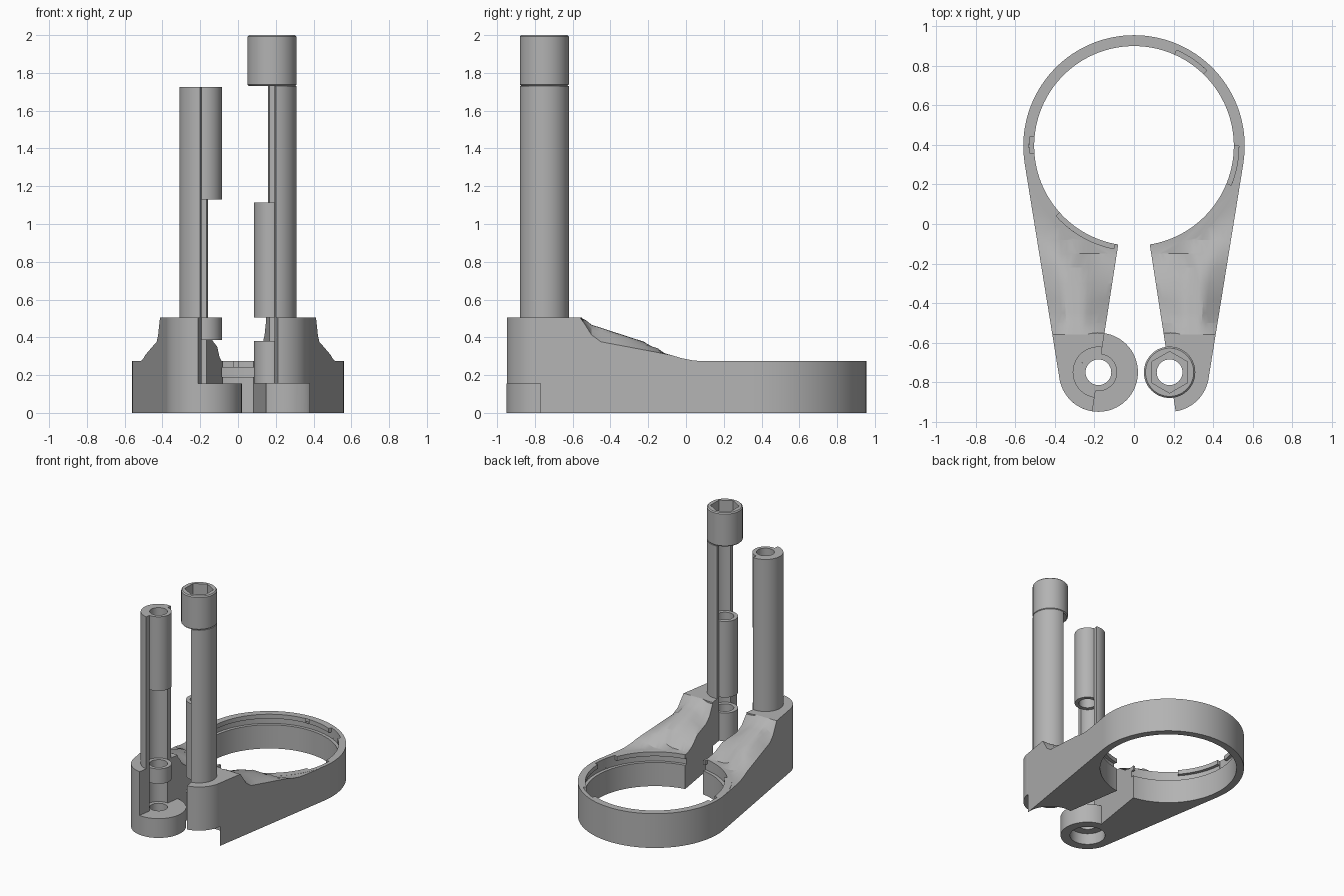
import bpy, bmesh, math
from math import cos, sin, radians, hypot

if "Cube" in bpy.data.objects:
    bpy.data.objects.remove(bpy.data.objects["Cube"])

grey = bpy.data.materials.new("plain grey")
grey.diffuse_color = (0.45, 0.45, 0.45, 1)
grey.use_nodes = True
grey.node_tree.nodes["Principled BSDF"].inputs["Base Color"].default_value = grey.diffuse_color

RC = (0.0, 0.395)            # clamp ring centre
R_OUT, R_IN, RING_H = 0.56, 0.505, 0.275
HX, HY = 0.18, -0.75         # hinge axis (mirrored in x)
SLOPE = 0.155                # tilt of the split faces
TILT = math.degrees(math.atan2(1, SLOPE))
BOSS_Z, LOW_Z = 0.505, 0.155


def finish(name, bm):
    bmesh.ops.recalc_face_normals(bm, faces=bm.faces)
    me = bpy.data.meshes.new(name)
    bm.to_mesh(me)
    bm.free()
    ob = bpy.data.objects.new(name, me)
    bpy.context.collection.objects.link(ob)
    me.materials.append(grey)
    return ob


def prism(name, pts, z0, z1):
    bm = bmesh.new()
    lo = [bm.verts.new((x, y, z0)) for x, y in pts]
    hi = [bm.verts.new((x, y, z1)) for x, y in pts]
    bm.faces.new(lo)
    bm.faces.new(hi)
    n = len(pts)
    for i in range(n):
        j = (i + 1) % n
        bm.faces.new((lo[i], lo[j], hi[j], hi[i]))
    return finish(name, bm)


def arc(c, r, a0=0, a1=360, n=64):
    full = a1 - a0 >= 360
    return [(c[0] + r * cos(radians(a0 + (a1 - a0) * i / n)),
             c[1] + r * sin(radians(a0 + (a1 - a0) * i / n)))
            for i in range(n if full else n + 1)]


def disc(name, c, r, z0, z1, n=64):
    return prism(name, arc(c, r, n=n), z0, z1)


def half_shell(name, c, r0, r1, z0, z1, a0):
    pts = arc(c, r1, a0, a0 + 180, 36) + arc(c, r0, a0, a0 + 180, 36)[::-1]
    return prism(name, pts, z0, z1)


def boolean(ob, other, op='DIFFERENCE'):
    m = ob.modifiers.new(op.lower(), 'BOOLEAN')
    m.object, m.operation, m.solver = other, op, 'EXACT'
    bpy.context.view_layer.objects.active = ob
    bpy.ops.object.modifier_apply(modifier=m.name)
    bpy.data.objects.remove(other)


def tube(name, c, r0, r1, z0, z1):
    ob = disc(name, c, r1, z0, z1)
    boolean(ob, disc("bore", c, r0, z0 - 0.1, z1 + 0.1, 48))
    return ob


def clamp(v):
    return max(0.0, min(1.0, v))


def arm(name, s):
    """Sloping arm: flat base, crowned top rising from ring to hinge boss."""
    ys = [-0.782, -0.7, -0.62, -0.56, -0.53, -0.5, -0.45, -0.38, -0.3, -0.22,
          -0.15, -0.08, -0.02, 0.04, 0.09, 0.2, 0.306]
    cols = 14
    bm = bmesh.new()
    top, low = [], []
    for y in ys:
        xo = 0.377 + (y + 0.782) * 0.1618
        xi = HX - (y - HY) * SLOPE
        crest = min(BOSS_Z, 0.275 + max(0, 0.09 - y) * 0.325)
        if y < -0.5:
            crest += (BOSS_Z - crest) * clamp((-0.5 - y) / 0.06)
        level = clamp((-0.47 - y) / 0.09)
        rt, rl = [], []
        for i in range(cols + 1):
            u = i / cols
            x = xo + (xi - xo) * u
            r = hypot(x, y - RC[1])
            f = min(0.58 + 0.42 * clamp(u / 0.3), 1 - 0.4 * clamp((u - 0.6) / 0.4))
            f = f * clamp((r - 0.595) / 0.08)
            f += (1 - f) * level
            z = 0.274 + (crest - 0.274) * f
            rt.append(bm.verts.new((s * x, y, z)))
            rl.append(bm.verts.new((s * x, y, 0)))
        top.append(rt)
        low.append(rl)
    n = len(ys)
    for g in (top, low):
        for j in range(n - 1):
            for i in range(cols):
                bm.faces.new((g[j][i], g[j][i + 1], g[j + 1][i + 1], g[j + 1][i]))
    for i in range(cols):
        for j in (0, n - 1):
            bm.faces.new((top[j][i], top[j][i + 1], low[j][i + 1], low[j][i]))
    for j in range(n - 1):
        for i in (0, cols):
            bm.faces.new((top[j][i], top[j + 1][i], low[j + 1][i], low[j][i]))
    return finish(name, bm)


# Clamp ring, split by a wedge at the front
body = disc("clamp_ring_with_arms", RC, R_OUT, 0, RING_H, 128)
w = SLOPE * 0.8
boolean(body, prism("split", [(0, HY + HX / SLOPE), (-w, HY + HX / SLOPE - 0.8),
                              (w, HY + HX / SLOPE - 0.8)], -0.1, 0.4))
# Arms, hollowed around the hinge axes
L, R = (-HX, HY), (HX, HY)
for name, s, c in (("left_arm", -1, L), ("right_arm", 1, R)):
    a = arm(name, s)
    boolean(a, disc("hinge_space", c, 0.19, -0.1, 0.7))
    if s > 0:
        boolean(a, disc("low_space", c, 0.2, -0.1, LOW_Z))
    boolean(body, a, 'UNION')
# Ring bore, inner groove and entry notches
boolean(body, disc("bore", RC, R_IN, -0.1, 0.7, 128))
boolean(body, disc("groove", RC, 0.53, 0.19, 0.24, 128))
for a0, a1 in ((175, 184), (-22, 0), (46, 66), (-138, -101)):
    boolean(body, prism("notch", arc(RC, 0.53, a0, a1, 12)
                        + arc(RC, 0.48, a0, a1, 12)[::-1], 0.2, 0.4))

# Left hinge: foot disc with counterbore, boss, post shell and knuckles
foot = tube("left_foot", L, 0.065, 0.2, 0, LOW_Z)
boolean(foot, disc("counterbore", L, 0.13, -0.1, 0.09))
half_shell("left_boss", L, 0.095, 0.2, LOW_Z, BOSS_Z, TILT)
half_shell("left_post", L, 0.095, 0.13, BOSS_Z, 1.725, TILT)
tube("left_low_knuckle", L, 0.065, 0.095, 0.385, BOSS_Z)
tube("left_high_knuckle", L, 0.065, 0.095, 1.13, 1.725)

# Right hinge: boss, post shell, knuckles and head with hex socket
half_shell("right_boss", R, 0.095, 0.2, LOW_Z, BOSS_Z, -TILT)
half_shell("right_post", R, 0.095, 0.13, BOSS_Z, 1.73, -TILT)
tube("right_low_knuckle", R, 0.065, 0.095, LOW_Z, 0.38)
tube("right_high_knuckle", R, 0.065, 0.095, BOSS_Z, 1.115)
head = disc("right_post_head", R, 0.13, 1.73, 2.0)
bev = head.modifiers.new("rim", 'BEVEL')
bev.width, bev.segments = 0.008, 1
bpy.context.view_layer.objects.active = head
bpy.ops.object.modifier_apply(modifier="rim")
boolean(head, disc("bore", R, 0.065, 1.6, 2.1, 48))
boolean(head, prism("hex_socket", arc(R, 0.105, 30, 390, 6), 1.9, 2.1))

# Smooth curved walls, crisp edges
for ob in bpy.context.scene.objects:
    bpy.ops.object.select_all(action='DESELECT')
    ob.select_set(True)
    bpy.context.view_layer.objects.active = ob
    bpy.ops.object.shade_smooth_by_angle(angle=radians(25))
